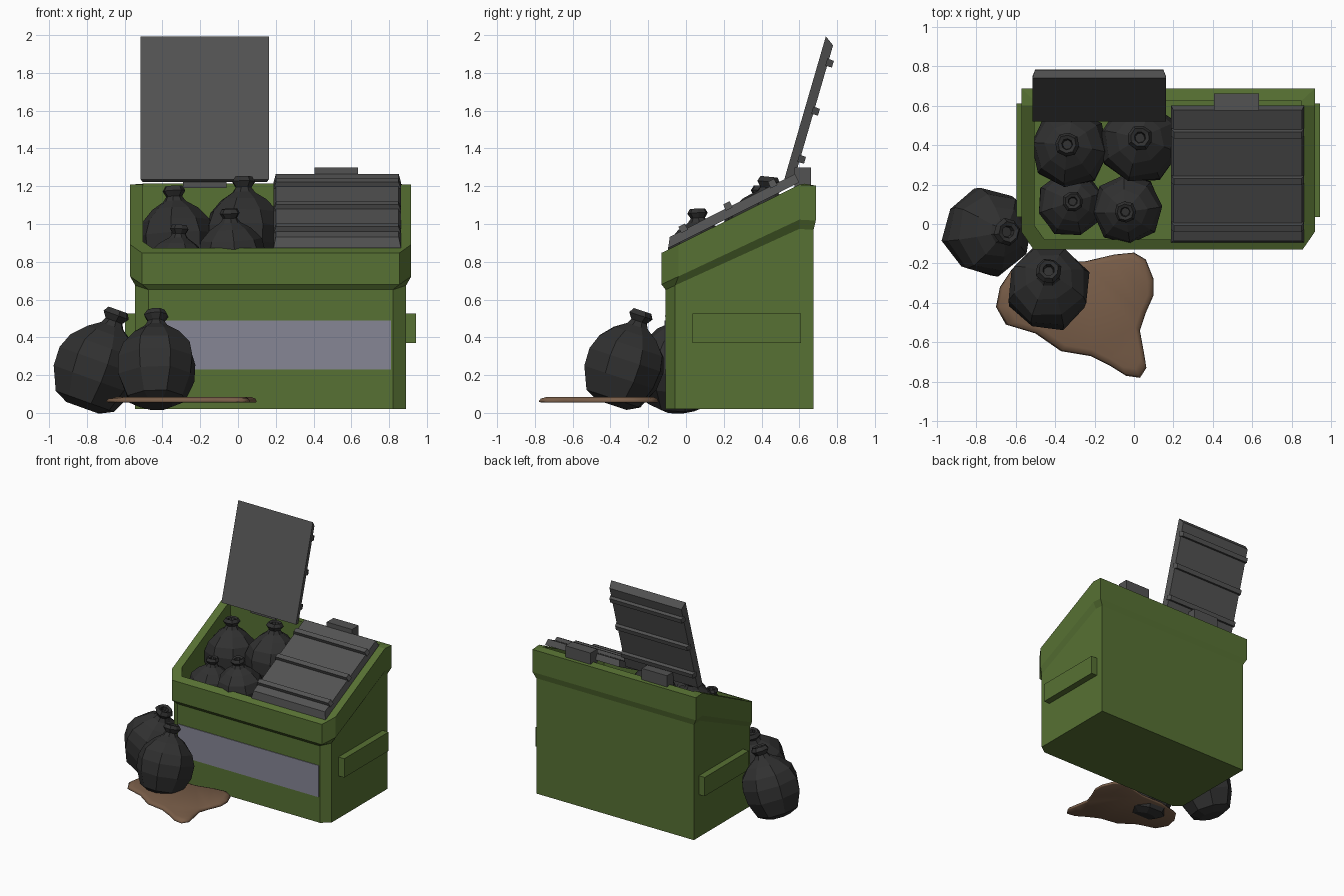
import bpy, bmesh, math
from mathutils import Vector

if "Cube" in bpy.data.objects:
    bpy.data.objects.remove(bpy.data.objects["Cube"])


def material(name, rgb):
    m = bpy.data.materials.new(name)
    m.diffuse_color = (*rgb, 1)
    m.use_nodes = True
    m.node_tree.nodes["Principled BSDF"].inputs["Base Color"].default_value = m.diffuse_color
    return m


GREEN = material("green_paint", (0.095, 0.165, 0.033))
LID = material("dark_plastic", (0.085, 0.085, 0.085))
BAG = material("black_bag", (0.03, 0.03, 0.03))
PANEL = material("grey_panel", (0.24, 0.24, 0.30))
MUD = material("brown_liquid", (0.19, 0.11, 0.065))


def finish(bm, name, mat):
    bmesh.ops.recalc_face_normals(bm, faces=bm.faces)
    me = bpy.data.meshes.new(name)
    bm.to_mesh(me)
    bm.free()
    me.materials.append(mat)
    ob = bpy.data.objects.new(name, me)
    bpy.context.collection.objects.link(ob)
    return ob


def loft(rings, name, mat):
    """Skin a list of equal-length point loops and cap both ends."""
    bm = bmesh.new()
    loops = [[bm.verts.new(p) for p in r] for r in rings]
    n = len(loops[0])
    for a, b in zip(loops, loops[1:]):
        for i in range(n):
            j = (i + 1) % n
            bm.faces.new((a[i], a[j], b[j], b[i]))
    caps = [bm.faces.new(loops[0]), bm.faces.new(loops[-1])]
    bmesh.ops.triangulate(bm, faces=caps)
    return finish(bm, name, mat)


def box(name, mat, x, y, z):
    rings = [[(x[0], y[0], h), (x[1], y[0], h), (x[1], y[1], h), (x[0], y[1], h)] for h in z]
    return loft(rings, name, mat)


# Container: outlines with chamfered front corners, cut by sloping planes
CX = 0.173


def ring(half, front, back, cham, z0, slope):
    cx, cy = cham
    side = [(half, back), (half, 0.60), (half, front + cy), (half - cx, front)]
    plan = [(CX + x, y) for x, y in side] + [(CX - x, y) for x, y in reversed(side)]
    return [(x, y, z0 + slope * (min(y, 0.61) + 0.13) - (0.01 if slope and y > 0.65 else 0))
            for x, y in plan]


lower = (0.717, -0.108, 0.675, (0.07, 0.05))
rim = (0.744, -0.13, 0.687, (0.062, 0.09))
inner = (0.677, -0.078, 0.625, (0.05, 0.07))
loft([ring(*lower, 0.02, 0),
      ring(*lower, 0.642, 0.455),
      ring(*rim, 0.68, 0.47),
      ring(*rim, 0.847, 0.495),
      ring(*inner, 0.847, 0.495),
      ring(*inner, 0.50, 0)], "container", GREEN)

# Front panel and lifting pockets on the sides
box("front_panel", PANEL, (-0.465, 0.811), (-0.113, -0.09), (0.23, 0.49))
for s, name in ((-1, "left_pocket"), (1, "right_pocket")):
    box(name, GREEN, sorted((CX + s * 0.70, CX + s * 0.77)), (0.035, 0.61), (0.37, 0.525))


# Lids: tapered slab with three cross ribs, laid out along u from the hinge
def lid(name, x0, x1, hinge, angle, length):
    u = Vector((0, math.cos(angle), math.sin(angle)))
    n = Vector((0, u.z, -u.y))
    base = Vector((0, *hinge))

    def slab(part, ua, ub, na, nb, end, side):
        rings = []
        for h, e, s in ((na, 0, 0), (nb, end, side)):
            rings.append([base + u * a + n * h + Vector((x, 0, 0)) for x, a in
                          ((x0 + s, ua), (x1 - s, ua), (x1 - s, ub - e), (x0 + s, ub - e))])
        loft(rings, part, LID)

    slab(name, 0, length, 0, 0.05, 0.035, 0.012)
    for i in range(3):
        c = 0.13 + 0.265 * i
        slab(f"{name}_rib_{i + 1}", c - 0.02, c + 0.02, 0.04, 0.077, 0.003, 0.014)


lid("open_lid", -0.515, 0.163, (0.52, 1.235), math.radians(73.8), 0.79)
lid("closed_lid", 0.188, 0.863, (0.60, 1.22), math.radians(206.6), 0.777)
for name, x in (("left_hinge", -0.176), ("right_hinge", 0.52)):
    box(name, LID, (x - 0.115, x + 0.115), (0.575, 0.663), (1.19, 1.30))


# Bags: eight-sided turned profile hung from the top of the knot
PROFILE = [(0.09, -0.535), (0.155, -0.50), (0.205, -0.38), (0.213, -0.28), (0.19, -0.20),
           (0.125, -0.13), (0.062, -0.088), (0.045, -0.06), (0.066, -0.028), (0.05, 0),
           (0.03, -0.008), (0.025, -0.035)]


def bag(name, top, lean, scale=1.0, turn=0.0):
    q = Vector((*lean, 1)).to_track_quat('Z', 'Y')
    rings = []
    for k, (r, z) in enumerate(PROFILE):
        pts = []
        for i in range(8):
            a = turn + i * math.pi / 4
            w = r * (1.03 + 0.04 * math.sin(3 * i + k))
            pts.append(Vector(top) + q @ (Vector((w * math.cos(a), w * math.sin(a), z)) * scale))
        rings.append(pts)
    loft(rings, name, BAG)


bag("ground_bag_left", (-0.635, -0.04, 0.545), (0.36, 0.0), 1.03, 0.2)
bag("ground_bag_front", (-0.433, -0.23, 0.54), (0.0, 0.33), 0.98, 0.35)
bag("inner_bag_back_left", (-0.34, 0.405, 1.20), (-0.05, 0.08), 0.92, 0.1)
bag("inner_bag_back_right", (0.03, 0.44, 1.25), (0.0, 0.1), 0.95, 0.5)
bag("inner_bag_front_left", (-0.31, 0.115, 0.995), (0.05, 0.05), 0.78, 0.3)
bag("inner_bag_front_right", (-0.045, 0.06, 1.08), (-0.05, -0.06), 0.82, 0.0)

# Spill: rounded blob outline with a bevelled rim
OUTLINE = [(0.0, -0.145), (0.06, -0.18), (0.10, -0.28), (0.10, -0.36), (0.06, -0.45),
           (0.03, -0.54), (0.05, -0.65), (0.063, -0.73), (0.03, -0.78), (-0.04, -0.77),
           (-0.12, -0.72), (-0.22, -0.67), (-0.37, -0.645), (-0.50, -0.555), (-0.65, -0.51),
           (-0.70, -0.42), (-0.68, -0.32), (-0.62, -0.23), (-0.45, -0.19), (-0.25, -0.19),
           (-0.10, -0.155)]
C = (-0.17, -0.40)
spill = loft([[(C[0] + (x - C[0]) * s, C[1] + (y - C[1]) * s, z) for x, y in OUTLINE]
              for s, z in ((0.97, 0.055), (1.0, 0.06), (0.97, 0.076), (0.88, 0.085))],
             "spill", MUD)
spill.data.polygons.foreach_set("use_smooth", [True] * len(spill.data.polygons))
